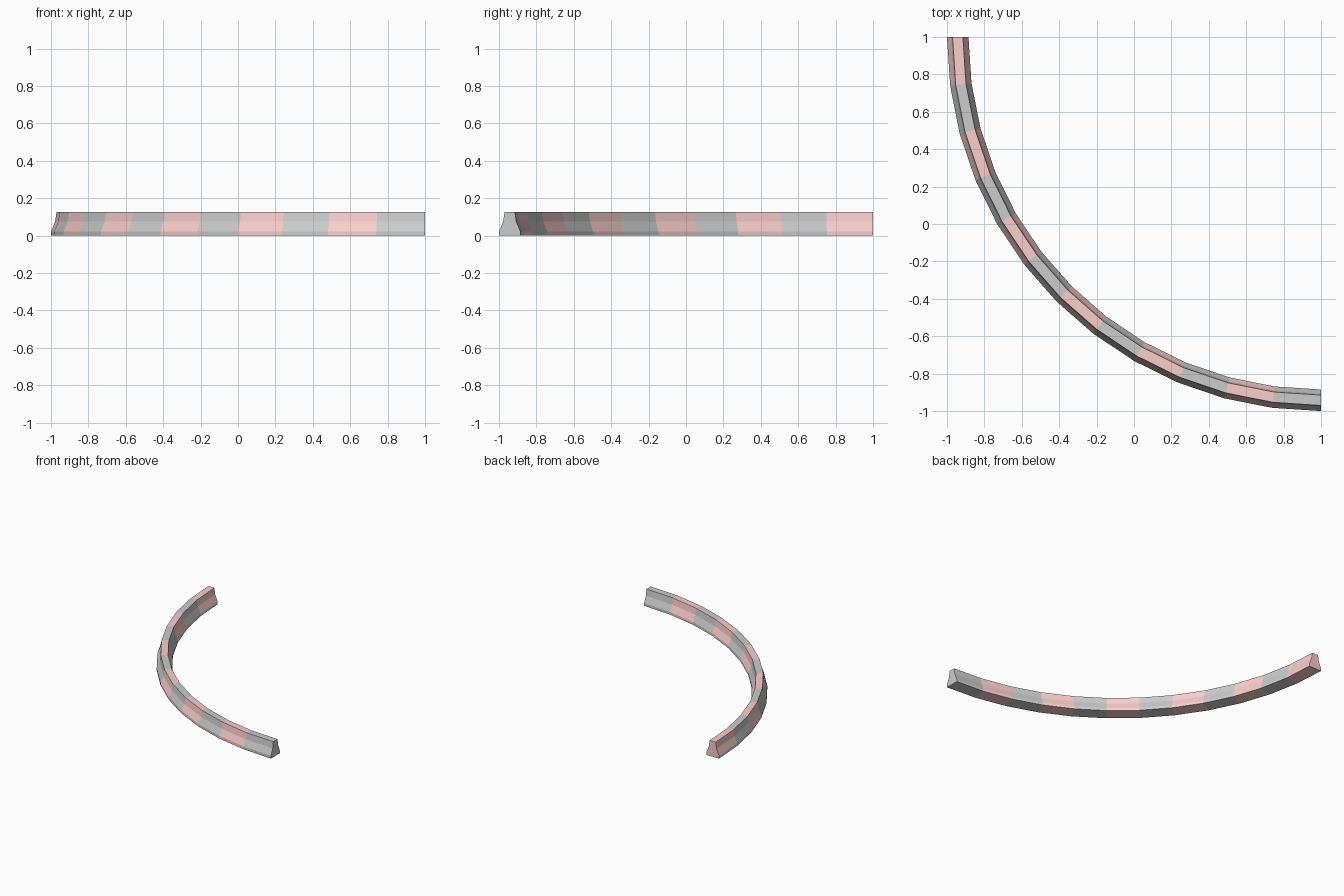
import bpy, bmesh, math

if "Cube" in bpy.data.objects:
    bpy.data.objects.remove(bpy.data.objects["Cube"])

SEGMENTS = 12
CENTRE = (1.0, 1.0)          # centre of the quarter-circle
MID_R = 1.9425               # radius of the barrier's centre line

# Half profile of the road barrier: (half width, height), mirrored for the other side
half = [(0.0575, 0.0), (0.0575, 0.022), (0.035, 0.075), (0.0275, 0.127)]
profile = half + [(-w, z) for w, z in reversed(half)]


def material(name, rgb):
    mat = bpy.data.materials.new(name)
    mat.diffuse_color = (*rgb, 1.0)
    mat.use_nodes = True
    mat.node_tree.nodes["Principled BSDF"].inputs["Base Color"].default_value = mat.diffuse_color
    return mat


bm = bmesh.new()

# Cross-sections swept around the quarter-circle
rings = []
for i in range(SEGMENTS + 1):
    a = math.radians(90) * i / SEGMENTS
    rings.append([bm.verts.new((CENTRE[0] - (MID_R + w) * math.cos(a),
                                CENTRE[1] - (MID_R + w) * math.sin(a), z))
                  for w, z in profile])

# Alternating red and grey segments, starting with red
n = len(profile)
for i in range(SEGMENTS):
    for j in range(n):
        k = (j + 1) % n
        face = bm.faces.new((rings[i][j], rings[i][k], rings[i + 1][k], rings[i + 1][j]))
        face.material_index = 1 - i % 2

# End caps
bm.faces.new(rings[0]).material_index = 1
bm.faces.new(rings[-1]).material_index = 0

bmesh.ops.recalc_face_normals(bm, faces=bm.faces)
mesh = bpy.data.meshes.new("curved_barrier")
bm.to_mesh(mesh)
bm.free()
mesh.materials.append(material("grey", (0.8, 0.8, 0.8)))
mesh.materials.append(material("red", (0.95, 0.62, 0.6)))
bpy.context.collection.objects.link(bpy.data.objects.new("curved_barrier", mesh))
